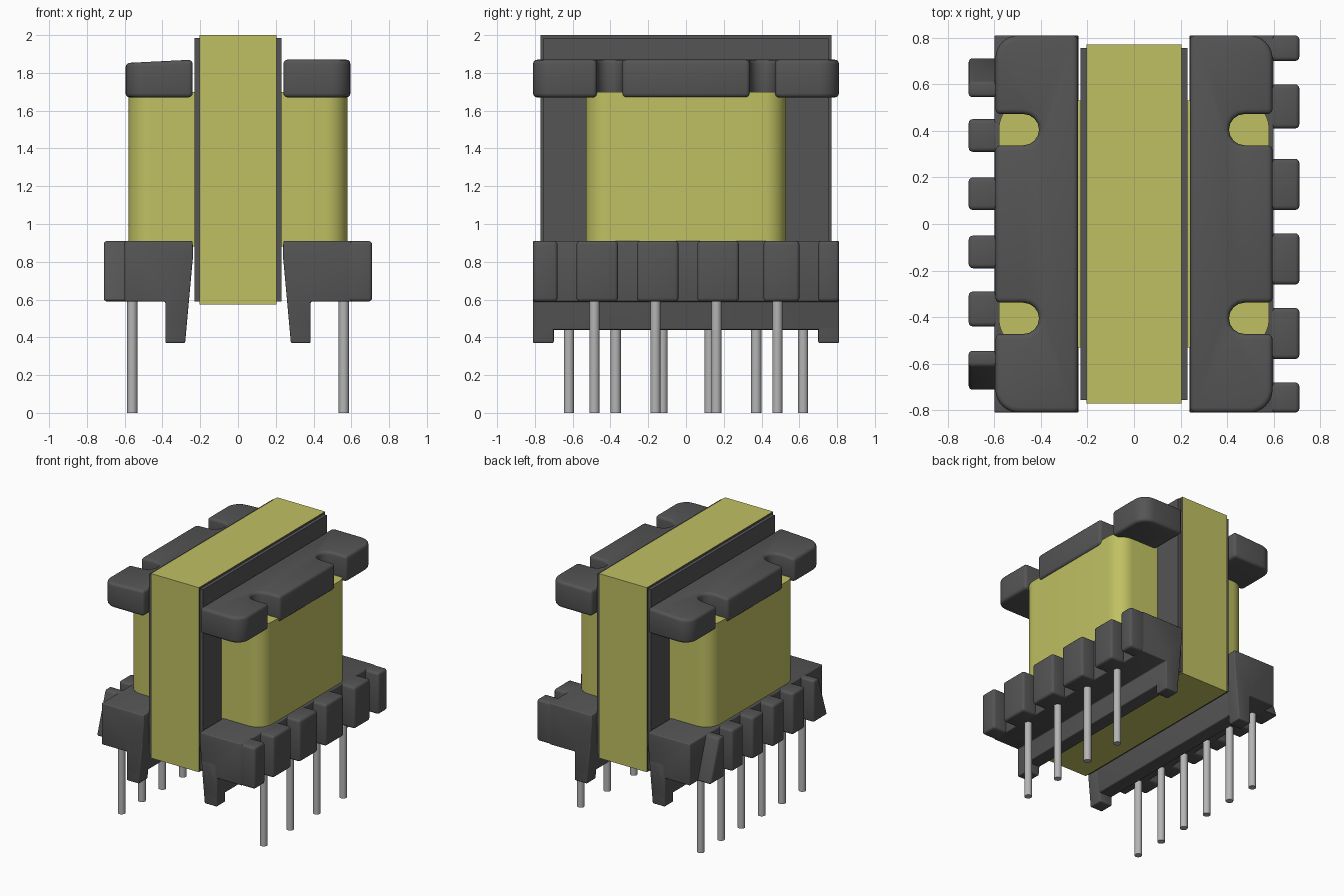
import bpy, bmesh, math
from mathutils import Vector

cube = bpy.data.objects.get("Cube")
if cube:
    bpy.data.objects.remove(cube, do_unlink=True)


def material(name, rgb):
    m = bpy.data.materials.new(name)
    m.use_nodes = True
    m.diffuse_color = (*rgb, 1)
    m.node_tree.nodes["Principled BSDF"].inputs["Base Color"].default_value = (*rgb, 1)
    return m


DARK = material("dark grey plastic", (0.09, 0.09, 0.09))
YELLOW = material("yellow tape", (0.53, 0.53, 0.125))
METAL = material("pin metal", (0.46, 0.46, 0.46))


def finish(name, bm, mat, bevel=0):
    """Turn a bmesh into a shaded object, with optional rounded edges."""
    bmesh.ops.recalc_face_normals(bm, faces=bm.faces)
    mesh = bpy.data.meshes.new(name)
    bm.to_mesh(mesh)
    bm.free()
    mesh.materials.append(mat)
    ob = bpy.data.objects.new(name, mesh)
    bpy.context.collection.objects.link(ob)
    bpy.ops.object.select_all(action='DESELECT')
    ob.select_set(True)
    bpy.context.view_layer.objects.active = ob
    if bevel:
        mod = ob.modifiers.new("rounded edges", 'BEVEL')
        mod.width = bevel
        mod.segments = 3
        mod.limit_method = 'ANGLE'
        mod.angle_limit = math.radians(40)
        bpy.ops.object.modifier_apply(modifier=mod.name)
    bpy.ops.object.shade_smooth_by_angle(angle=math.radians(35))
    return ob


def prism(points, offset):
    """Extrude a closed outline of 3D points along an offset."""
    bm = bmesh.new()
    face = bm.faces.new([bm.verts.new(p) for p in points])
    out = bmesh.ops.extrude_face_region(bm, geom=[face])
    moved = [v for v in out["geom"] if isinstance(v, bmesh.types.BMVert)]
    bmesh.ops.translate(bm, verts=moved, vec=Vector(offset))
    return bm


def box(x0, x1, y0, y1, z0, z1):
    return prism([(x0, y0, z0), (x1, y0, z0), (x1, y1, z0), (x0, y1, z0)], (0, 0, z1 - z0))


def arc(cx, cy, r, start, end, n=8):
    angles = [math.radians(start + (end - start) * i / n) for i in range(n + 1)]
    return [(cx + r * math.cos(a), cy + r * math.sin(a)) for a in angles]


# Core and the tape band around it; the band's thin side rims are dark
finish("core", box(-0.23, 0.23, -0.755, 0.755, 0.59, 1.985), DARK)
tape = finish("tape_band", box(-0.205, 0.205, -0.77, 0.77, 0.575, 2.0), YELLOW)
tape.data.materials.append(DARK)
for poly in tape.data.polygons:
    if abs(poly.normal.x) > 0.9:
        poly.material_index = 1

# Winding with rounded upright corners
outline = []
for i, (sx, sy) in enumerate([(1, 1), (-1, 1), (-1, -1), (1, -1)]):
    outline += arc(sx * 0.46, sy * 0.41, 0.12, 90 * i, 90 * i + 90)
finish("winding", prism([(x, y, 0.88) for x, y in outline], (0, 0, 0.82)), YELLOW)

# Top flange outline: rounded outer corners and two round-ended slots
lower = [(0.24, -0.81)] + arc(0.495, -0.71, 0.1, -90, 0)
lower += [(0.595, -0.472)] + arc(0.475, -0.405, 0.067, 270, 90) + [(0.595, -0.338)]
flange = lower + [(x, -y) for x, y in reversed(lower)]

# Base cross-section with its tapering lower rail, and the end feet
base = [(0.24, 0.91), (0.6, 0.91), (0.6, 0.59), (0.385, 0.59),
        (0.385, 0.44), (0.274, 0.44), (0.238, 0.83)]
foot = [(0.25, 0.7), (0.385, 0.7), (0.385, 0.37), (0.28, 0.37)]

for side, s in (("left", 1), ("right", -1)):
    bm = prism([(s * x, y, 1.67) for x, y in flange], (0, 0, 0.2))
    if s < 0:
        # This flange falls slightly towards its outer edge
        for v in bm.verts:
            if v.co.z > 1.8:
                v.co.z -= 0.05 * (abs(v.co.x) - 0.24)
    finish(side + "_top_flange", bm, DARK, 0.022)
    finish(side + "_base", prism([(s * x, -0.81, z) for x, z in base], (0, 1.62, 0)), DARK, 0.008)
    for end, y in (("front", -0.81), ("back", 0.70)):
        finish(f"{side}_{end}_foot",
               prism([(s * x, y, z) for x, z in foot], (0, 0.11, 0)), DARK, 0.008)

# Teeth along the outside of the base
left_teeth = [(-0.81, -0.68), (-0.58, -0.36), (-0.26, -0.04),
              (0.06, 0.28), (0.41, 0.6), (0.7, 0.81)]
for i, (y0, y1) in enumerate(left_teeth):
    finish(f"left_tooth_{i + 1}", box(0.57, 0.71, y0, y1, 0.59, 0.91), DARK, 0.018)

right_teeth = [(-0.44, -0.29), (-0.19, -0.05), (0.06, 0.2), (0.31, 0.45)]
for i, (y0, y1) in enumerate(right_teeth):
    finish(f"right_tooth_{i + 1}", box(-0.71, -0.57, y0, y1, 0.59, 0.91), DARK, 0.018)

# Sloping end teeth, wider at the bottom
for end, s in (("front", -1), ("back", 1)):
    wedge = [(0.545, 0.59), (0.715, 0.59), (0.61, 0.91), (0.545, 0.91)]
    finish(f"right_{end}_sloping_tooth",
           prism([(-0.71, s * y, z) for y, z in wedge], (0.14, 0, 0)), DARK, 0.015)

# Pins: four on the left, six on the right
pins = [(0.56, -0.485 + 0.323 * i) for i in range(4)]
pins += [(-0.56, -0.62 + 0.248 * i) for i in range(6)]
for i, (x, y) in enumerate(pins):
    circle = arc(x, y, 0.027, 0, 345, 15)
    finish(f"pin_{i + 1}", prism([(px, py, 0) for px, py in circle], (0, 0, 0.62)), METAL)
